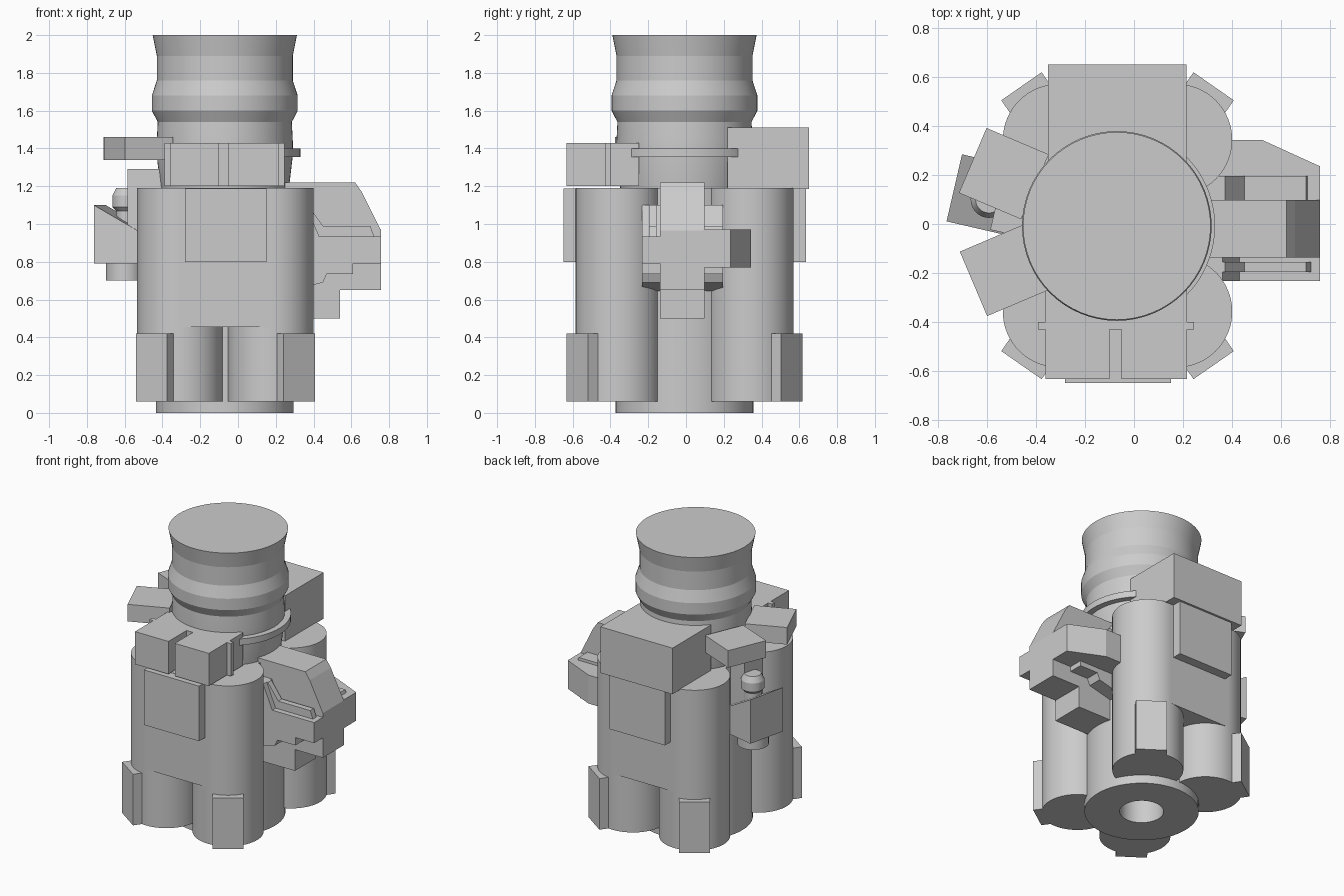
import bpy, bmesh, math
from mathutils import Matrix, Vector

if "Cube" in bpy.data.objects:
    bpy.data.objects.remove(bpy.data.objects["Cube"])

CX, CY = -0.07, -0.008   # main vertical axis


def finish(name, bm, smooth=None):
    bmesh.ops.remove_doubles(bm, verts=bm.verts, dist=1e-5)
    bmesh.ops.recalc_face_normals(bm, faces=bm.faces)
    me = bpy.data.meshes.new(name)
    bm.to_mesh(me)
    bm.free()
    ob = bpy.data.objects.new(name, me)
    bpy.context.collection.objects.link(ob)
    if smooth:
        bpy.ops.object.select_all(action='DESELECT')
        ob.select_set(True)
        bpy.context.view_layer.objects.active = ob
        bpy.ops.object.shade_smooth_by_angle(angle=math.radians(smooth))
    return ob


def prism(name, pts, lo, hi, axis='z', smooth=None):
    """Extrude an outline: (x, y) along z, or (x, z) along y."""
    bm = bmesh.new()
    place = (lambda p, t: (p[0], p[1], t)) if axis == 'z' else (lambda p, t: (p[0], t, p[1]))
    face = bm.faces.new([bm.verts.new(place(p, lo)) for p in pts])
    ext = bmesh.ops.extrude_face_region(bm, geom=[face])
    step = Vector(place((0, 0), hi - lo))
    bmesh.ops.translate(bm, vec=step, verts=[v for v in ext['geom'] if isinstance(v, bmesh.types.BMVert)])
    return finish(name, bm, smooth)


def box(name, x0, x1, y0, y1, z0, z1):
    return prism(name, [(x0, y0), (x1, y0), (x1, y1), (x0, y1)], z0, z1)


def turned_box(name, x, y, deg, length, width, z0, z1):
    """Box whose length runs along the direction deg, centred on x, y."""
    r = Matrix.Rotation(math.radians(deg), 2)
    c = [(-1, -1), (1, -1), (1, 1), (-1, 1)]
    pts = [Vector((x, y)) + r @ Vector((a * length / 2, b * width / 2)) for a, b in c]
    return prism(name, pts, z0, z1)


def lathe(name, profile, x, y, segs=64, smooth=10):
    bm = bmesh.new()
    vs = [bm.verts.new((x + r, y, z)) for r, z in profile]
    es = [bm.edges.new(e) for e in zip(vs, vs[1:])]
    bmesh.ops.spin(bm, geom=vs + es, cent=(x, y, 0), axis=(0, 0, 1), angle=math.tau, steps=segs)
    return finish(name, bm, smooth)


# Central core with bottom bore, neck and bellows
lathe("core_and_bellows", [
    (0, 0.5), (0.14, 0.5), (0.14, 0), (0.365, 0), (0.365, 1.19), (0.34, 1.19),
    (0.36, 1.36), (0.36, 1.44), (0.355, 1.54), (0.386, 1.60), (0.386, 1.68),
    (0.36, 1.76), (0.36, 1.89), (0.382, 2.0), (0, 2.0)], CX, CY)

# Partial collar ring on the right
arc = [math.radians(-52 + 4 * i) for i in range(26)]
prism("collar_ring", [(CX + 0.40 * math.cos(a), CY + 0.40 * math.sin(a)) for a in arc]
      + [(CX, CY)], 1.355, 1.40, smooth=10)

# Four corner columns, each with an outward foot pad
for sx, side in ((-1, "left"), (1, "right")):
    for sy, end in ((-1, "front"), (1, "back")):
        x, y = -0.067 + sx * 0.24, -0.007 + sy * 0.35
        lathe(f"column_{end}_{side}", [(0, 0.06), (0.227, 0.06), (0.227, 1.19), (0, 1.19)], x, y)
        deg = math.degrees(math.atan2(sy * 0.82, sx * 0.57))
        d = Vector((math.cos(math.radians(deg)), math.sin(math.radians(deg)))) * 0.185
        turned_box(f"foot_pad_{end}_{side}", x + d.x, y + d.y, deg, 0.16, 0.2, 0.06, 0.42)

# Front and back walls joining the columns, with raised plates
box("front_wall", -0.307, 0.173, -0.584, -0.2, 0.455, 1.19)
box("back_wall", -0.307, 0.173, 0.2, 0.57, 0.455, 1.19)
box("front_plate", -0.28, 0.15, -0.648, -0.57, 0.80, 1.188)
box("back_plate", -0.28, 0.15, 0.55, 0.635, 0.80, 1.188)

# Front clamp: U-shaped block with a slot, plus a wider rear flange
prism("front_clamp", [(-0.36, -0.632), (-0.10, -0.632), (-0.10, -0.43), (-0.05, -0.43),
                      (-0.05, -0.632), (0.215, -0.632), (0.215, -0.25), (-0.36, -0.25)], 1.2, 1.43)
box("clamp_flange", -0.39, 0.245, -0.43, -0.40, 1.2, 1.43)

# Back top box
box("back_top_box", -0.35, 0.213, 0.22, 0.65, 1.185, 1.51)

# Pair of tilted boxes on the left
turned_box("left_box_back", -0.53, 0.205, 157, 0.275, 0.287, 1.34, 1.46)
turned_box("left_box_front", -0.527, -0.19, 203, 0.275, 0.285, 1.34, 1.46)

# Left valve: slope-topped housing, knob, lower stub and support block
r = Matrix.Rotation(math.radians(-13), 4, 'Z')
valve = prism("valve_housing", [(-0.2, 0.79), (0.22, 0.79), (0.22, 0.90), (-0.13, 1.10), (-0.2, 1.10)][1:4]
              + [(-0.13, 0.79)], -0.14, 0.14, 'y')
valve.matrix_world = Matrix.Translation((-0.605, 0.118, 0)) @ r
lathe("valve_knob", [(0, 0.95), (0.055, 0.95), (0.055, 1.07), (0.075, 1.09), (0.075, 1.15),
                     (0.055, 1.19), (0, 1.19)], -0.59, 0.10, 32, 20)
lathe("valve_stub", [(0, 0.70), (0.1, 0.70), (0.1, 0.85), (0, 0.85)], -0.60, 0.11, 32, 20)
turned_box("valve_support", -0.46, 0.03, 167, 0.22, 0.16, 0.85, 1.29)

# Right connector: central slab
prism("connector_slab", [(0.25, 0.50), (0.54, 0.50), (0.54, 0.65), (0.757, 0.65), (0.757, 0.965),
                         (0.655, 1.17), (0.62, 1.22), (0.25, 1.22)], -0.137, 0.097, 'y')

# Connector cheeks, stepped underneath, with a thin raised lip in front
under = [(0.757, 0.79), (0.61, 0.79), (0.61, 0.735), (0.47, 0.735), (0.45, 0.69), (0.25, 0.64)]
upper = [(0.25, 1.10), (0.37, 1.10), (0.45, 0.99), (0.70, 0.99), (0.72, 0.935), (0.757, 0.935)]
prism("connector_cheek_back", upper + under, 0.09, 0.195, 'y')
prism("connector_lip_front", upper + under, -0.195, -0.155, 'y')
prism("connector_cheek_front", [(0.25, 1.10), (0.36, 1.10), (0.43, 0.935), (0.757, 0.935)] + under,
      -0.233, -0.13, 'y')

# Connector wing with chamfered outer corner
prism("connector_wing", [(0.30, 0.09), (0.757, 0.09), (0.757, 0.235), (0.52, 0.343), (0.30, 0.343)],
      0.77, 0.97)
